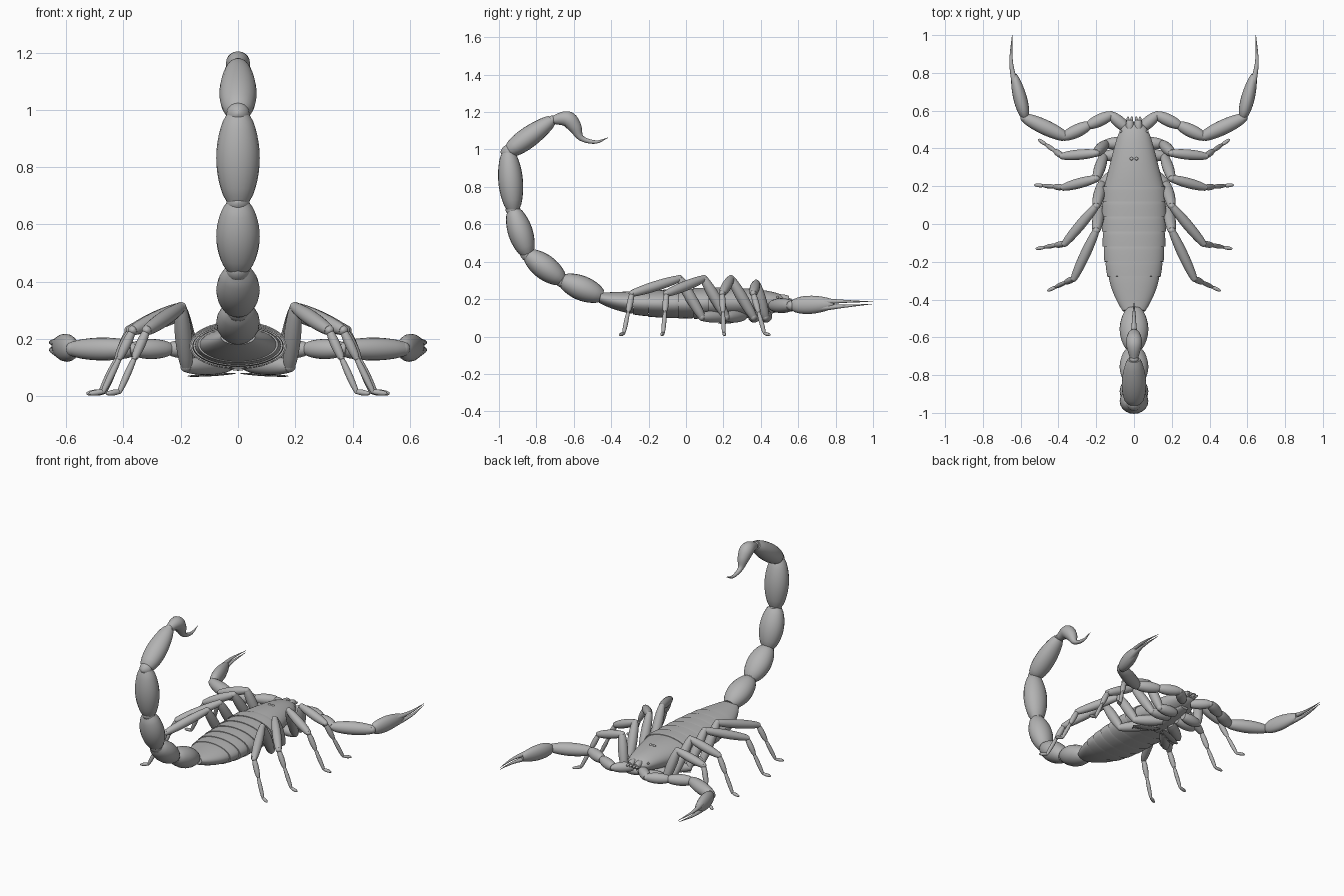
import bpy, bmesh, math
from mathutils import Vector

cube = bpy.data.objects.get("Cube")
if cube:
    bpy.data.objects.remove(cube)

shell = bpy.data.materials.new("shell_grey")
shell.use_nodes = True
shell.diffuse_color = (0.45, 0.45, 0.45, 1)
shell.node_tree.nodes["Principled BSDF"].inputs["Base Color"].default_value = shell.diffuse_color


def spline(rows, steps=5):
    """Smooth rows of numbers with a Catmull-Rom curve."""
    padded = [rows[0], *rows, rows[-1]]
    smooth = []
    for start in range(len(rows) - 1):
        for k in range(steps):
            t = k / steps
            smooth.append([b + t * (c - a) / 2 + t * t * (a - 2.5 * b + 2 * c - d / 2)
                           + t ** 3 * (3 * b - a - 3 * c + d) / 2
                           for a, b, c, d in zip(*padded[start:start + 4])])
    return smooth + [rows[-1]]


def tube(name, rows, sides=20, mirror=False):
    """Skin of elliptical rings; each row is x, y, z, half width, half height."""
    bm = bmesh.new()
    points = [Vector(row[:3]) for row in rows]
    last = len(points) - 1
    rings = []
    for i, row in enumerate(rows):
        along = (points[min(i + 1, last)] - points[max(i - 1, 0)]).normalized()
        side = along.cross(Vector((0, 0, 1))).normalized()
        up = side.cross(along)
        width, height = row[3:]
        rings.append([bm.verts.new(points[i] + side * width * math.cos(angle)
                                   + up * height * math.sin(angle))
                      for angle in (math.tau * k / sides for k in range(sides))])
    for ring, following in zip(rings, rings[1:]):
        for k in range(sides):
            n = (k + 1) % sides
            bm.faces.new((ring[k], ring[n], following[n], following[k]))
    bm.faces.new(rings[0])
    bm.faces.new(rings[-1])
    bmesh.ops.recalc_face_normals(bm, faces=bm.faces)
    mesh = bpy.data.meshes.new(name)
    bm.to_mesh(mesh)
    bm.free()
    mesh.materials.append(shell)
    part = bpy.data.objects.new(name, mesh)
    bpy.context.collection.objects.link(part)
    if mirror:
        part.modifiers.new("Mirror", "MIRROR")
    bpy.ops.object.select_all(action="DESELECT")
    part.select_set(True)
    bpy.context.view_layer.objects.active = part
    bpy.ops.object.shade_smooth_by_angle(angle=math.radians(40))


def segment(name, start, end, radius, ends=0.55, flat=1.0, skew=1.0, mirror=True, rings=12):
    """Straight piece that swells in the middle; ends is the share of radius left at its tips."""
    start, end = Vector(start), Vector(end)
    rows = []
    for i in range(rings + 1):
        t = i / rings
        swell = max(math.sin(math.pi * t ** skew), 0) ** 0.7
        size = radius * (ends + (1 - ends) * swell)
        rows.append((*start.lerp(end, t), size, size * flat))
    tube(name, rows, mirror=mirror)


def ball(name, centre, radius, mirror=True):
    reach = Vector((0, radius, 0))
    segment(name, centre - reach, centre + reach, radius, ends=0.1, mirror=mirror)


def chain(start, steps):
    """Points reached from start by (length, heading in degrees) steps in a plane."""
    path = [Vector(start)]
    for length, heading in steps:
        angle = math.radians(heading)
        path.append(path[-1] + length * Vector((math.cos(angle), math.sin(angle))))
    return path


def limb(name, points, radii):
    for i, (start, end, radius) in enumerate(zip(points, points[1:], radii)):
        segment(f"{name}_part_{i}", start, end, radius, ends=0.65)
        ball(f"{name}_joint_{i}", end, radius * 0.65)


# Abdomen: overlapping plates that narrow to the tail
BODY_FRONT, BODY_BACK = 0.2, -0.46


def body_row(y, grow):
    t = max((BODY_FRONT - y) / (BODY_FRONT - BODY_BACK), 0)
    top = 0.265 - 0.03 * t
    bottom = 0.095 + 0.085 * t ** 4
    width = 0.17 * (1 - 0.65 * t ** 4)
    return (0, y, (top + bottom) / 2, width * grow, (top - bottom) / 2 * grow)


edges = [BODY_FRONT - 0.08 * i for i in range(7)] + [BODY_BACK]
for i, (front, back) in enumerate(zip(edges, edges[1:])):
    rows = [body_row(front + (back - front) * k / 8, 0.96 + 0.05 * (k / 8) ** 0.5) for k in range(9)]
    rows.append(body_row(back, 0.95))
    tube(f"abdomen_plate_{i}", rows, 40)

# Head shield: tapers forward and rounds off at the front edge
rows = []
for k in range(25):
    u = math.sin(math.pi / 2 * k / 24)
    rounding = max(1 - u ** 12, 0.1) ** 0.5
    rows.append((0, 0.19 + 0.35 * u, 0.178 + 0.015 * u,
                 (0.16 - 0.09 * u) * rounding, 0.08 * (1 - 0.6 * u * u) * rounding))
tube("head_shield", rows, 36)
ball("eye", Vector((0.013, 0.345, 0.251)), 0.01)
ball("side_eye", Vector((0.07, 0.49, 0.21)), 0.007)

# Jaws
segment("jaw", (0.022, 0.49, 0.205), (0.022, 0.55, 0.2), 0.022, ends=0.7)
for x in (0.012, 0.032):
    segment("jaw_tip", (x, 0.53, 0.2), (x, 0.57, 0.195), 0.008, ends=0.2)

# Underside: breast plate and combs
segment("breast_plate", (0, 0.2, 0.1), (0, 0.48, 0.14), 0.05, flat=0.4, mirror=False)
comb_root, comb_tip = Vector((0.01, 0.26, 0.08)), Vector((0.175, 0.2, 0.07))
segment("comb", comb_root, comb_tip, 0.02, ends=0.3, flat=0.25)
for i in range(1, 10):
    tooth = comb_root.lerp(comb_tip, i / 10)
    segment("comb_tooth", tooth, tooth - Vector((0, 0.035, 0)), 0.006, flat=0.5, rings=4)

# Tail: five segments curling up and forward, with round joints
tail = [Vector((0, y, z)) for y, z in chain(
    (-0.45, 0.215), [(0.23, 158), (0.23, 143), (0.25, 108), (0.31, 95), (0.29, 36)])]
for i, (start, end) in enumerate(zip(tail, tail[1:])):
    tip = i == 4
    segment(f"tail_segment_{i}", start, end, 0.065 if tip else 0.076, ends=0.5,
            flat=0.87, skew=0.8 if tip else 1, mirror=False)
    ball(f"tail_joint_{i}", end, 0.025 if tip else 0.04, mirror=False)

# Stinger: a bulb that hooks down into a fine point
hook = chain(tail[-1].yz, [(0.08, 5), (0.06, -45), (0.07, -60), (0.08, -15), (0.07, 20)])
bulb = (0.02, 0.042, 0.036, 0.016, 0.009, 0.001)
tube("stinger", spline([(0, *point, r, r) for point, r in zip(hook, bulb)]))

# Walking legs: knee position, reach and heading to the shin, heading to the toe
legs = {"front_leg": (0.375, 0.18, -5, 35), "second_leg": (0.24, 0.18, -15, 5),
        "third_leg": (0.095, 0.26, -50, -10), "rear_leg": (-0.035, 0.28, -65, -25)}
for i, (name, (knee_y, reach, heading, toe_heading)) in enumerate(legs.items()):
    knee, shin, toe = chain((0.2, knee_y), [(reach, heading), (0.15, toe_heading)])
    root = Vector((0.03, 0.43 - 0.06 * i, 0.11))
    hip = Vector((0.15 + 0.01 * i, knee_y + (0.05 if i == 0 else 0.12), 0.105))
    knee, shin = knee.to_3d(), shin.to_3d()
    knee.z, shin.z = (0.285 if i == 0 else 0.31), 0.23
    heel = toe.lerp(shin.xy, 0.3).to_3d()
    toe = toe.to_3d()
    heel.z, toe.z = 0.016, 0.01
    ankle = shin.lerp(heel, 0.45)
    limb(name, [root, hip, knee, shin, ankle, heel, toe],
         (0.033, 0.03, 0.027, 0.017, 0.012, 0.01))

# Claw arms
arm = [Vector((*point, 0.165)) for point in chain(
    (0.03, 0.5), [(0.12, 40), (0.13, -25), (0.14, -25), (0.23, 25)])]
limb("claw_arm", arm, (0.032, 0.033, 0.035, 0.04))
segment("claw_hand", arm[-1], arm[-1] + Vector((0.06, 0.23, 0.01)), 0.036,
        ends=0.4, flat=1.35, skew=0.8)
for name, lift in (("lower_finger", -1), ("upper_finger", 1)):
    path = [(0.62, 0.7, 0.17 + 0.018 * lift, 0.02, 0.02),
            (0.65, 0.85, 0.175 + 0.013 * lift, 0.01, 0.008),
            (0.645, 1, 0.18 + 0.006 * lift, 0.001, 0.001)]
    tube(name, spline(path), mirror=True)
